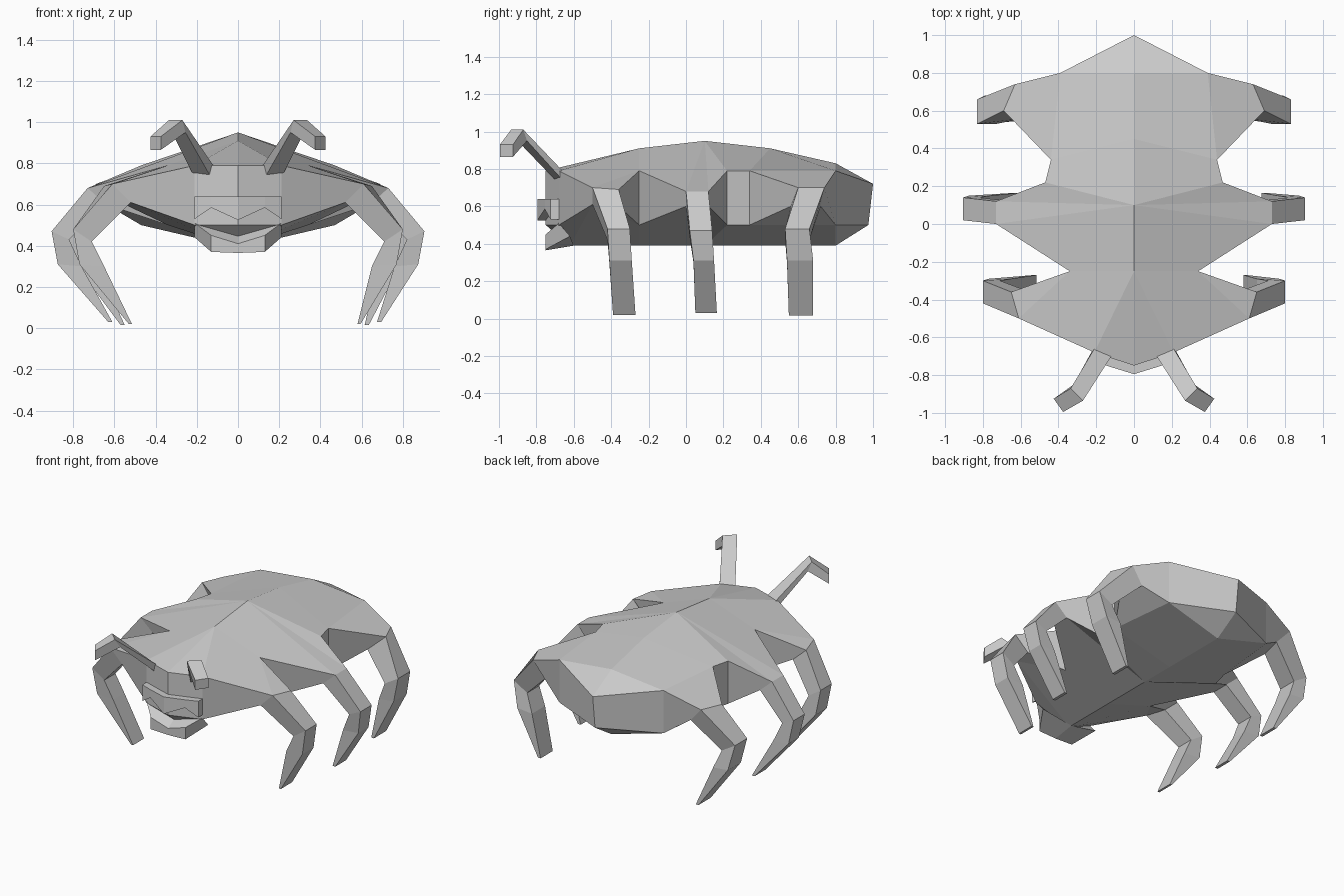
import bpy, bmesh

if "Cube" in bpy.data.objects:
    bpy.data.objects.remove(bpy.data.objects["Cube"])

grey = bpy.data.materials.new("shell_grey")
grey.diffuse_color = (0.6, 0.6, 0.6, 1)
grey.use_nodes = True
grey.node_tree.nodes["Principled BSDF"].inputs["Base Color"].default_value = grey.diffuse_color


def make(name, verts, faces, mirror=True):
    """Flat shaded mesh, optionally mirrored over x = 0."""
    bm = bmesh.new()
    vs = [bm.verts.new(v) for v in verts]
    for f in faces:
        bm.faces.new([vs[i] for i in f])
    if mirror:
        geom = bm.verts[:] + bm.edges[:] + bm.faces[:]
        bmesh.ops.mirror(bm, geom=geom, axis='X', merge_dist=0.0005)
        bmesh.ops.remove_doubles(bm, verts=bm.verts, dist=0.0005)
    bmesh.ops.recalc_face_normals(bm, faces=bm.faces)
    me = bpy.data.meshes.new(name)
    bm.to_mesh(me)
    bm.free()
    me.materials.append(grey)
    ob = bpy.data.objects.new(name, me)
    bpy.context.collection.objects.link(ob)
    return ob


def tube(name, rings, side=1, start_cap=False):
    """Square limb through four-point rings."""
    verts = [(x * side, y, z) for r in rings for x, y, z in r]
    faces = [(4*i + j, 4*i + (j+1) % 4, 4*i + 4 + (j+1) % 4, 4*i + 4 + j)
             for i in range(len(rings) - 1) for j in range(4)]
    n = len(verts)
    faces.append((n-4, n-3, n-2, n-1))
    if start_cap:
        faces.append((3, 2, 1, 0))
    return make(name, verts, faces, mirror=False)


# Body: ridge, upper rim, lower rim and keel of one half
ridge = [(0, -.75, .79), (0, -.25, .91), (0, .1, .95), (0, .45, .91), (0, .8, .83), (0, 1, .72)]
upper = [(.21, -.68, .79), (.61, -.5, .70), (.65, -.36, .69), (.34, -.25, .79),
         (.73, 0, .68), (.73, .12, .68), (.47, .22, .79), (.44, .34, .79),
         (.69, .6, .70), (.63, .74, .70), (.39, .8, .79)]
lower = [(.21, -.68, .50), (.52, -.5, .61), (.55, -.36, .60), (.34, -.25, .50),
         (.64, 0, .60), (.64, .12, .60), (.47, .22, .50), (.44, .34, .50),
         (.58, .56, .60), (.54, .72, .60), (.39, .8, .50)]
keel = [(0, -.75, .50), (0, -.62, .39), (0, -.25, .39), (0, .1, .39),
        (0, .34, .39), (0, .8, .39), (0, .975, .50)]
R, U, L, K = 0, 6, 17, 28
top_faces = [(R, U, R+1), (U, U+1, U+3, R+1), (U+1, U+2, U+3),
             (R+1, U+3, U+4, R+2), (R+2, U+4, U+5), (R+2, U+5, U+6),
             (R+2, U+6, U+7, R+3), (R+3, U+7, U+10, R+4),
             (U+7, U+8, U+9, U+10), (R+4, U+10, R+5)]
belly_faces = [(K, L, K+1), (K+1, L, L+1), (K+1, L+1, L+3, K+2), (L+1, L+2, L+3),
               (K+2, L+3, L+4, K+3), (K+3, L+4, L+5), (K+3, L+5, L+6),
               (K+3, L+6, L+7, K+4), (K+4, L+7, L+10, K+5),
               (L+7, L+8, L+9, L+10), (K+5, L+10, K+6)]
walls = [(U+i, U+i+1, L+i+1, L+i) for i in range(10) if i not in (1, 4, 8)]
walls += [(R, U, L, K), (U+10, R+5, K+6, L+10)]
make("body", ridge + upper + lower + keel, top_faces + belly_faces + walls)

# Legs: shoulder ring from the body, then knee, shin and foot
# each ring: outer x, inner x, front y, rear y, outer z, inner z
legs = {
    "front_leg": (1, [(.80, .71, -.42, -.30, .48, .42), (.77, .65, -.41, -.29, .31, .30),
                      (.53, .515, -.39, -.27, .02, .02)]),
    "middle_leg": (4, [(.905, .82, .02, .14, .47, .43), (.875, .76, .04, .15, .31, .30),
                       (.63, .61, .05, .165, .03, .03)]),
    "rear_leg": (8, [(.83, .73, .53, .66, .48, .42), (.79, .68, .54, .68, .31, .30),
                     (.57, .55, .55, .68, .015, .015)]),
}
for name, (k, sections) in legs.items():
    for side, tag in ((1, "right"), (-1, "left")):
        rings = [[upper[k], upper[k+1], lower[k+1], lower[k]]]
        for i, (xo, xi, yf, yr, zo, zi) in enumerate(sections):
            # right feet stand slightly wider
            d = 0.065 if side == 1 and i == 2 else 0
            rings.append([(xo+d, yf, zo), (xo+d, yr, zo), (xi+d, yr, zi), (xi+d, yf, zi)])
        tube(f"{tag}_{name}", rings, side)

# Antennae: base, elbow and drooping tip
antenna = [
    [(.12, -.70, .79), (.21, -.66, .79), (.21, -.65, .73), (.13, -.69, .73)],
    [(.27, -.935, 1.01), (.335, -.87, 1.01), (.32, -.85, .95), (.255, -.90, .95)],
    [(.375, -.995, .93), (.425, -.925, .93), (.425, -.925, .865), (.375, -.995, .865)],
]
for side, tag in ((1, "right"), (-1, "left")):
    tube(f"{tag}_antenna", antenna, side, start_cap=True)

# Upper lip with a zigzag lower edge
lip = [(0, -.795, .64), (.13, -.755, .64), (.21, -.725, .64),
       (0, -.795, .525), (.13, -.755, .585), (.21, -.725, .53),
       (0, -.72, .64), (.13, -.69, .64), (.21, -.675, .64),
       (0, -.72, .525), (.13, -.69, .585), (.21, -.675, .53)]
lip_faces = [(5, 2, 8, 11)]
for i in (0, 1):
    lip_faces += [(i, i+1, i+4, i+3), (i, i+6, i+7, i+1),
                  (i+3, i+4, i+10, i+9), (i+6, i+9, i+10, i+7)]
make("upper_lip", lip, lip_faces)

# Chin
chin = [(0, -.75, .41), (.13, -.75, .45), (.21, -.68, .51),
        (0, -.75, .365), (.13, -.75, .37), (.21, -.62, .44),
        (0, -.60, .39), (0, -.68, .45)]
make("chin", chin, [(0, 1, 4, 3), (1, 2, 5, 4), (3, 4, 5, 6), (0, 7, 2, 1), (7, 6, 5, 2)])
